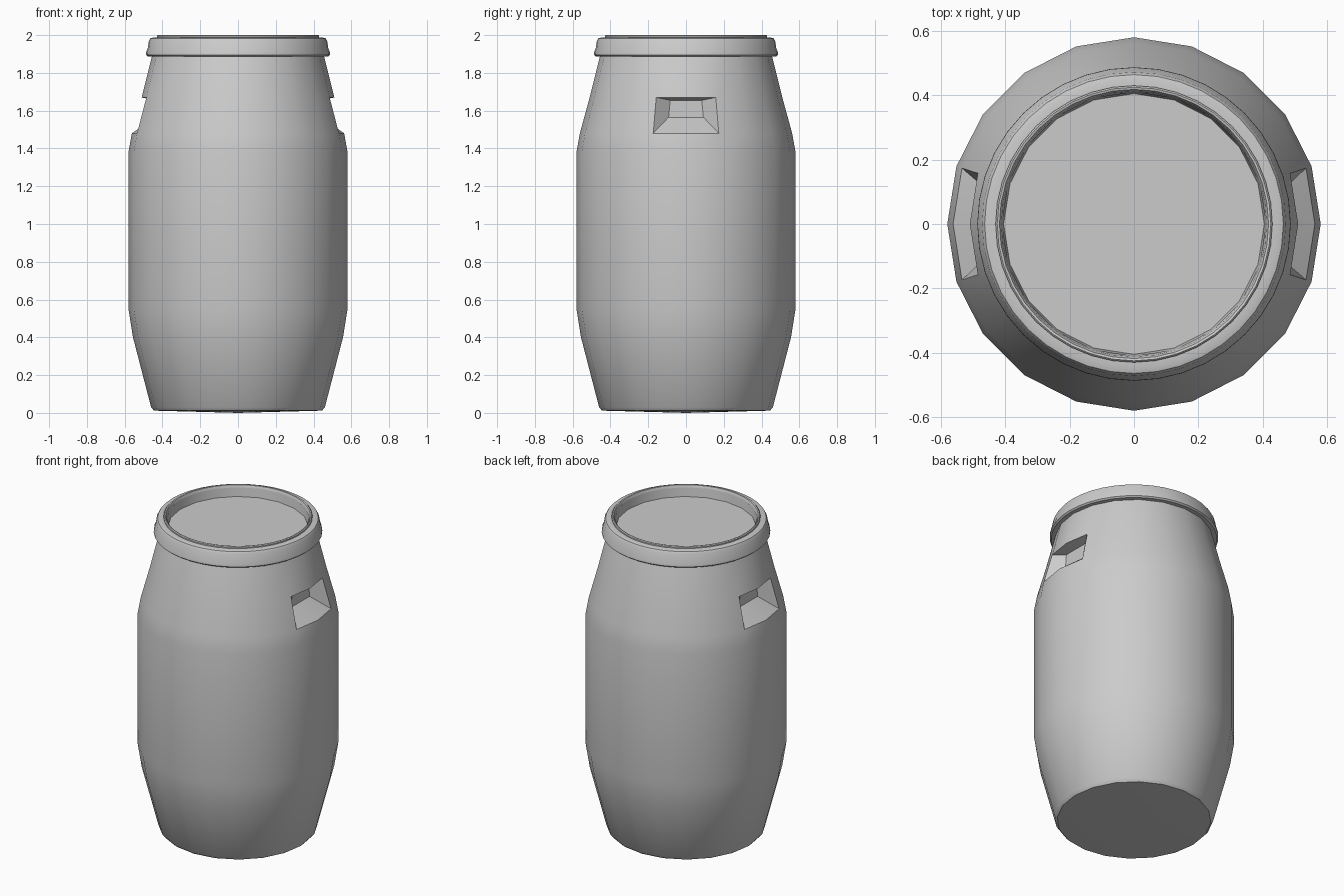
import bpy, bmesh, math

cube = bpy.data.objects.get("Cube")
if cube:
    bpy.data.objects.remove(cube, do_unlink=True)

grey = bpy.data.materials.new("grey_plastic")
grey.use_nodes = True
grey.diffuse_color = (0.6, 0.6, 0.6, 1)
grey.node_tree.nodes["Principled BSDF"].inputs["Base Color"].default_value = (0.6, 0.6, 0.6, 1)


def lathe(profile, sides):
    """Turn a list of (radius, height) points around the z axis."""
    bm = bmesh.new()
    verts = [bm.verts.new((r, 0, z)) for r, z in profile]
    edges = [bm.edges.new(pair) for pair in zip(verts, verts[1:])]
    bmesh.ops.spin(bm, geom=verts + edges, cent=(0, 0, 0), axis=(0, 0, 1),
                   angle=math.tau, steps=sides, use_merge=True)
    bmesh.ops.remove_doubles(bm, verts=bm.verts, dist=0.0005)
    bmesh.ops.recalc_face_normals(bm, faces=bm.faces)
    return bm


def finish(bm, name):
    mesh = bpy.data.meshes.new(name)
    bm.to_mesh(mesh)
    bm.free()
    mesh.materials.append(grey)
    obj = bpy.data.objects.new(name, mesh)
    bpy.context.collection.objects.link(obj)
    bpy.ops.object.select_all(action='DESELECT')
    obj.select_set(True)
    bpy.context.view_layer.objects.active = obj
    bpy.ops.object.shade_smooth_by_angle(angle=math.radians(32))
    return obj


# Barrel body, with two rings marking the grip heights
GRIP_LOW, GRIP_HIGH = 1.48, 1.67
body = lathe([(0, 0), (0.445, 0.012), (0.46, 0.03), (0.556, 0.40), (0.58, 0.55),
              (0.58, 1.38), (0.562, GRIP_LOW), (0.51, GRIP_HIGH),
              (0.455, 1.89), (0.44, 1.93)], 20)

# Hand grips: push the two side panels inward to a smaller, upright back wall
for side in (1, -1):
    panels = []
    for f in body.faces:
        c = f.calc_center_median()
        if GRIP_LOW < c.z < GRIP_HIGH and c.x * side > 0 and abs(c.y) < 0.15:
            panels.append(f)
    new = bmesh.ops.extrude_face_region(body, geom=panels)["geom"]
    bmesh.ops.delete(body, geom=[f for f in panels if f.is_valid], context='FACES')
    for v in (g for g in new if isinstance(g, bmesh.types.BMVert)):
        v.co.x = 0.44 * side
        v.co.y *= 0.53
        v.co.z = 1.655 if v.co.z > 1.6 else 1.565
bmesh.ops.recalc_face_normals(body, faces=body.faces)
finish(body, "barrel_body")

# Clamp ring around the mouth
finish(lathe([(0.44, 1.888), (0.478, 1.888), (0.487, 1.896), (0.486, 1.91),
              (0.478, 1.93), (0.472, 1.97), (0.464, 1.983), (0.45, 1.987),
              (0.425, 1.987)], 40), "clamp_ring")

# Lid lip and its sunken panel
finish(lathe([(0.43, 1.98), (0.43, 1.995), (0.425, 2.0), (0.418, 1.998),
              (0.412, 1.985), (0.405, 1.93)], 40), "lid_lip")
finish(lathe([(0.412, 1.985), (0.405, 1.93), (0, 1.93)], 20), "lid_panel")
